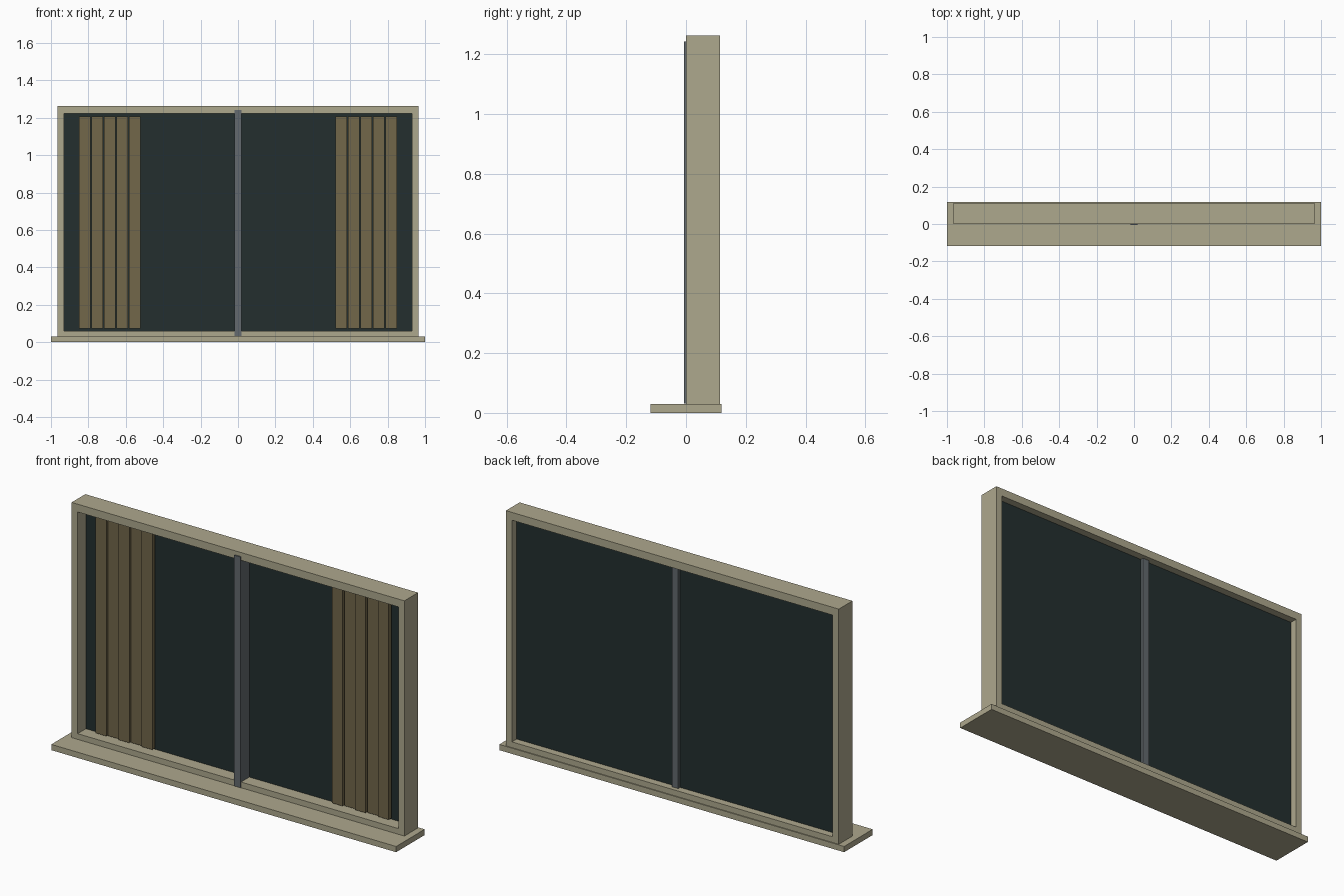
import bpy
import bmesh

if "Cube" in bpy.data.objects:
    bpy.data.objects.remove(bpy.data.objects["Cube"])


def material(name, hex_code):
    def lin(c):
        return c / 12.92 if c <= 0.04045 else ((c + 0.055) / 1.055) ** 2.4
    m = bpy.data.materials.new(name)
    rgb = [lin(int(hex_code[i:i + 2], 16) / 255) for i in (0, 2, 4)]
    m.diffuse_color = (*rgb, 1.0)
    m.use_nodes = True
    m.node_tree.nodes["Principled BSDF"].inputs["Base Color"].default_value = m.diffuse_color
    return m


STONE = material("beige frame", "AEA88D")
GLASS = material("dark glass", "232F2F")
CLOTH = material("brown curtain", "72674A")
METAL = material("grey metal", "636A6E")


def add_box(bm, x0, x1, y0, y1, z0, z1):
    v = [bm.verts.new((x, y, z)) for x in (x0, x1) for y in (y0, y1) for z in (z0, z1)]
    for f in ((0, 1, 3, 2), (4, 6, 7, 5), (0, 4, 5, 1), (2, 3, 7, 6), (0, 2, 6, 4), (1, 5, 7, 3)):
        bm.faces.new([v[i] for i in f])


def make(name, mat, boxes):
    bm = bmesh.new()
    for b in boxes:
        add_box(bm, *b)
    bmesh.ops.recalc_face_normals(bm, faces=bm.faces)
    me = bpy.data.meshes.new(name)
    bm.to_mesh(me)
    bm.free()
    me.materials.append(mat)
    ob = bpy.data.objects.new(name, me)
    bpy.context.collection.objects.link(ob)
    return ob


# Projecting sill
make("sill", STONE, [(-1, 1, -0.118, 0.118, 0, 0.03)])

# Outer frame: two jambs, bottom and top rails
make("frame", STONE, [
    (-0.965, -0.93, 0, 0.113, 0.03, 1.263),
    (0.93, 0.965, 0, 0.113, 0.03, 1.263),
    (-0.93, 0.93, 0, 0.113, 0.03, 0.06),
    (-0.93, 0.93, 0, 0.113, 1.222, 1.263),
])

# Glass pane set back in the frame
make("glass_pane", GLASS, [(-0.93, 0.93, 0.068, 0.074, 0.06, 1.222)])

# Central post, with a front cover strip lapping over the rails
make("centre_post", METAL, [(-0.018, 0.018, 0, 0.09, 0.06, 1.222)])
make("centre_cover_strip", METAL, [(-0.018, 0.018, -0.006, 0, 0.032, 1.242)])

# Gathered curtains: five pleats per side, alternating in depth
for side, label in ((-1, "left"), (1, "right")):
    pleats = []
    for i in range(5):
        cx = side * (0.552 + i * 0.0667)
        y = 0.034 + 0.008 * (i % 2)
        pleats.append((cx - 0.031, cx + 0.031, y, y + 0.022, 0.072, 1.207))
    make(label + "_curtain", CLOTH, pleats)
